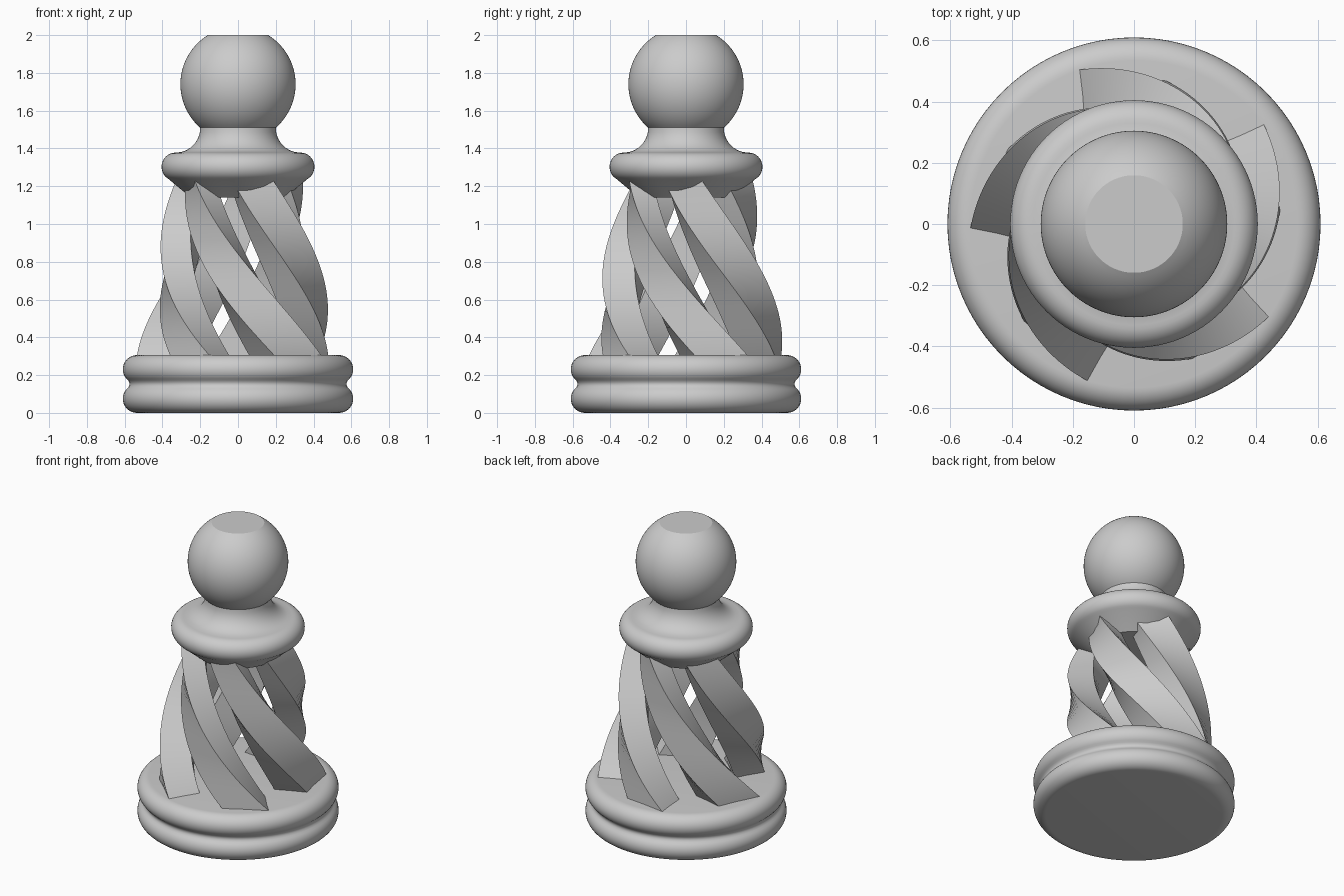
import bpy, bmesh, math
from math import cos, sin, radians

if "Cube" in bpy.data.objects:
    bpy.data.objects.remove(bpy.data.objects["Cube"], do_unlink=True)

GREY = (0.6, 0.6, 0.6, 1.0)
mat = bpy.data.materials.new("plain_grey")
mat.use_nodes = True
mat.diffuse_color = GREY
bsdf = next(n for n in mat.node_tree.nodes if n.type == 'BSDF_PRINCIPLED')
bsdf.inputs["Base Color"].default_value = GREY


def finish(name, bm):
    """Turn a bmesh into a smooth-shaded object with crisp edges."""
    bmesh.ops.recalc_face_normals(bm, faces=bm.faces)
    mesh = bpy.data.meshes.new(name)
    bm.to_mesh(mesh)
    bm.free()
    mesh.materials.append(mat)
    ob = bpy.data.objects.new(name, mesh)
    bpy.context.collection.objects.link(ob)
    bpy.ops.object.select_all(action='DESELECT')
    ob.select_set(True)
    bpy.context.view_layer.objects.active = ob
    bpy.ops.object.shade_smooth_by_angle(angle=radians(30))
    return ob


def arc(cr, cz, rad, a0, a1, n=14):
    """Profile points (radius, height) along a circular arc, in degrees."""
    angles = [radians(a0 + (a1 - a0) * i / n) for i in range(n + 1)]
    return [(cr + rad * cos(a), cz + rad * sin(a)) for a in angles]


def lathe(name, profile, steps=96):
    """Spin an open profile around z and cap both ends."""
    bm = bmesh.new()
    rings = [[bm.verts.new((r * cos(math.tau * k / steps), r * sin(math.tau * k / steps), z))
              for k in range(steps)] for r, z in profile]
    for low, high in zip(rings, rings[1:]):
        for k in range(steps):
            j = (k + 1) % steps
            bm.faces.new((low[k], low[j], high[j], high[k]))
    bm.faces.new(rings[0])
    bm.faces.new(rings[-1])
    return finish(name, bm)


# Base: two rounded rings with a soft groove between them
lower = arc(0.535, 0.075, 0.075, -90, 50) + [(0.576, 0.143)]
upper = [(r, 0.306 - z) for r, z in reversed(lower)]
lathe("base", lower + [(0.574, 0.153)] + upper)

# Collar with a conical underside, flared neck and ball head with a flat top
collar = [(0.25, 1.14)] + arc(0.33, 1.303, 0.075, -60, 90)
neck = [(0.3, 1.381), (0.275, 1.39), (0.25, 1.405), (0.228, 1.427), (0.211, 1.455), (0.202, 1.485)]
head = arc(0, 1.74, 0.305, -49, 58.5, 32)
lathe("collar_neck_head", collar + neck + head)

# Spiral legs: four corners as (radius, angle) at the bottom and at the top
BOTTOM = [(0.535, 0), (0.48, -32), (0.295, -44), (0.34, 8.5)]
TOP = [(0.361, -92), (0.291, -129.5), (0.18, -139), (0.23, -84)]
Z0, Z1 = 0.305, 1.195


def leg_ring(bm, z, turn):
    t = (z - Z0) / (Z1 - Z0)
    ring = []
    for (r0, a0), (r1, a1) in zip(BOTTOM, TOP):
        r, a = r0 + (r1 - r0) * t, radians(turn + a0 + (a1 - a0) * t)
        ring.append(bm.verts.new((r * cos(a), r * sin(a), z)))
    return ring


STEPS = 36
for i in range(5):
    bm = bmesh.new()
    rings = [leg_ring(bm, 0.29 + (1.27 - 0.29) * s / STEPS, 37.5 + 72 * i)
             for s in range(STEPS + 1)]
    for low, high in zip(rings, rings[1:]):
        for k in range(4):
            j = (k + 1) % 4
            bm.faces.new((low[k], low[j], high[j], high[k]))
    bm.faces.new(rings[0])
    bm.faces.new(rings[-1])
    finish(f"spiral_leg_{i + 1}", bm)
